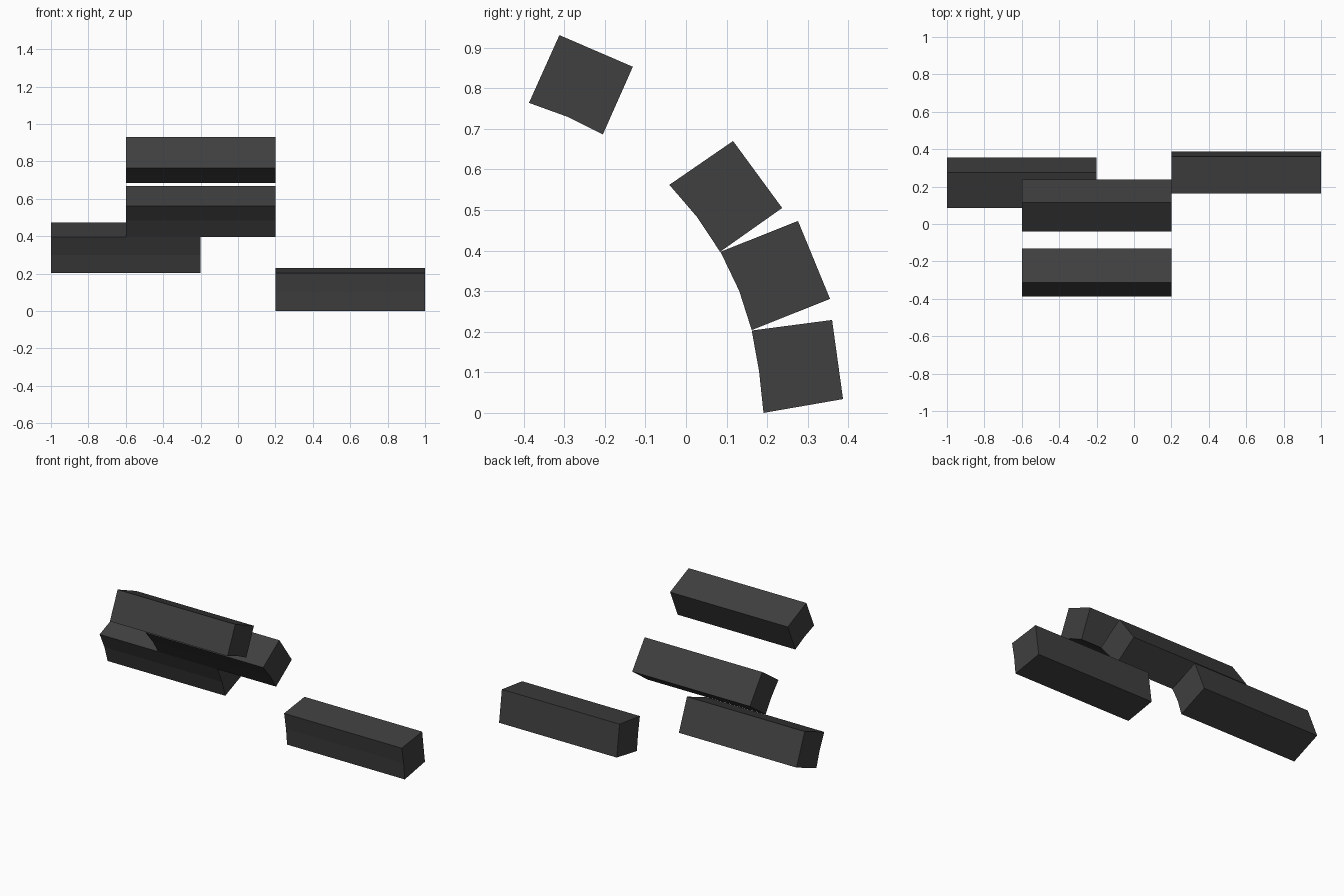
import bpy
import bmesh

default = bpy.data.objects.get("Cube")
if default:
    bpy.data.objects.remove(default, do_unlink=True)

GREY = (0.05, 0.05, 0.05, 1.0)
charcoal = bpy.data.materials.new("charcoal")
charcoal.use_nodes = True
charcoal.diffuse_color = GREY
bsdf = charcoal.node_tree.nodes["Principled BSDF"]
bsdf.inputs["Base Color"].default_value = GREY

BAR_LENGTH = 0.8


def bar(name, left_end, profile):
    """Extrude a (y, z) profile along x into a solid bar."""
    bm = bmesh.new()
    face = bm.faces.new([bm.verts.new((left_end, y, z)) for y, z in profile])
    ext = bmesh.ops.extrude_face_region(bm, geom=[face], use_keep_orig=True)
    verts = [v for v in ext["geom"] if isinstance(v, bmesh.types.BMVert)]
    bmesh.ops.translate(bm, verts=verts, vec=(BAR_LENGTH, 0, 0))
    bmesh.ops.recalc_face_normals(bm, faces=bm.faces[:])
    mesh = bpy.data.meshes.new(name)
    bm.to_mesh(mesh)
    bm.free()
    mesh.materials.append(charcoal)
    obj = bpy.data.objects.new(name, mesh)
    bpy.context.collection.objects.link(obj)
    return obj


# Arched row of bars; each has a slightly hollow inner side (last three points)
bar("bottom_bar", 0.2, [(0.36, 0.229), (0.387, 0.034), (0.191, 0.0),
                        (0.18, 0.103), (0.162, 0.203)])
bar("lower_bar", -1.0, [(0.276, 0.473), (0.355, 0.281), (0.162, 0.204),
                        (0.131, 0.301), (0.085, 0.397)])
bar("upper_bar", -0.6, [(0.116, 0.67), (0.237, 0.505), (0.084, 0.397),
                        (0.027, 0.483), (-0.041, 0.562)])
bar("top_bar", -0.6, [(-0.312, 0.931), (-0.131, 0.853), (-0.205, 0.686),
                      (-0.293, 0.73), (-0.387, 0.764)])
